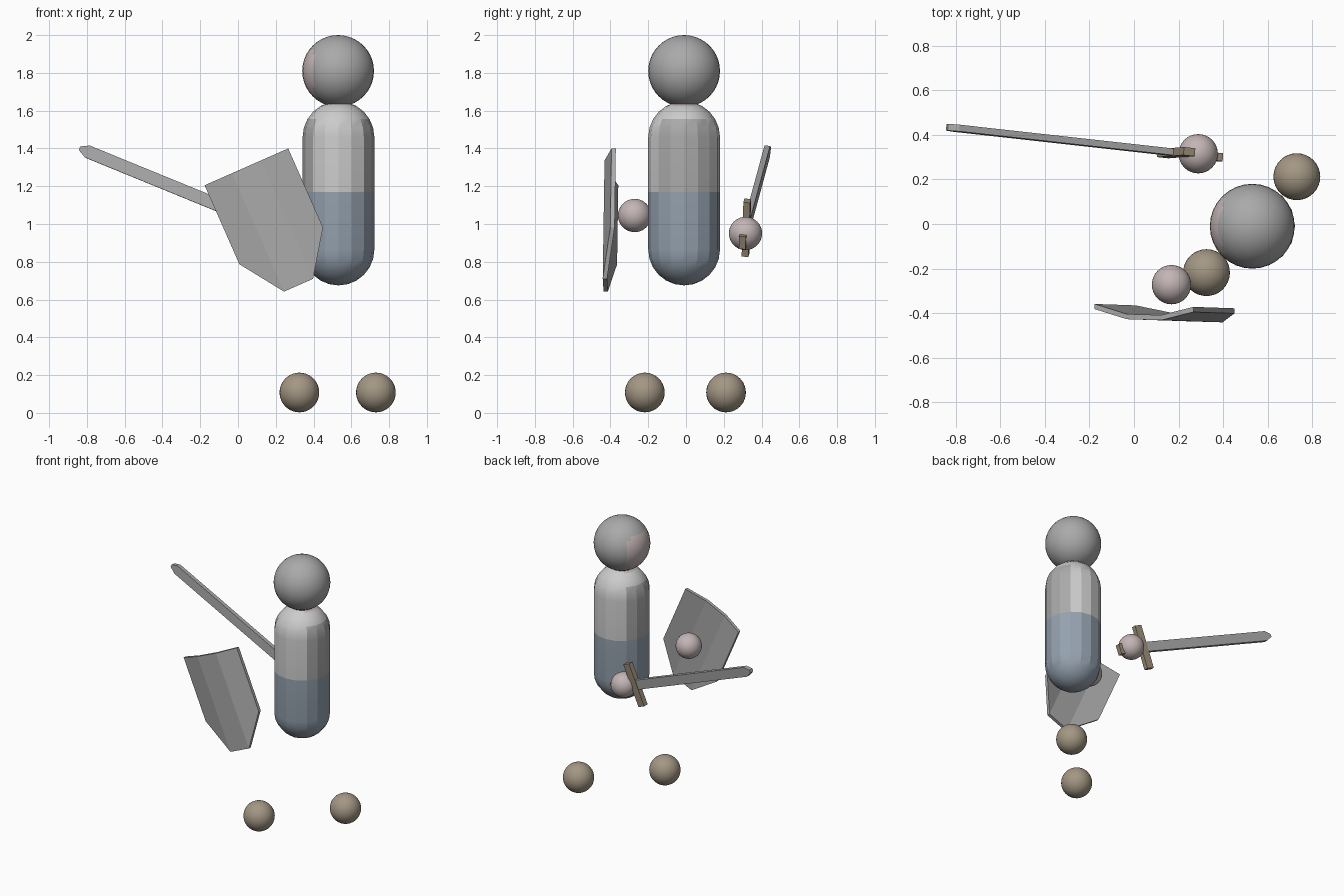
import bpy, bmesh
from math import sin, cos, pi, radians
from mathutils import Vector, Matrix

if "Cube" in bpy.data.objects:
    bpy.data.objects.remove(bpy.data.objects["Cube"])


def material(name, rgb):
    m = bpy.data.materials.new(name)
    m.diffuse_color = (*rgb, 1)
    m.use_nodes = True
    m.node_tree.nodes["Principled BSDF"].inputs["Base Color"].default_value = m.diffuse_color
    return m


GREY = material("grey", (0.40, 0.40, 0.40))
LIGHT = material("light_grey", (0.55, 0.55, 0.55))
BLUE = material("blue_grey", (0.30, 0.36, 0.43))
SKIN = material("skin", (0.55, 0.46, 0.46))
BROWN = material("brown", (0.37, 0.31, 0.23))
WOOD = material("wood", (0.33, 0.27, 0.19))


def finish(name, bm, mats, smooth=None):
    bmesh.ops.recalc_face_normals(bm, faces=bm.faces[:])
    me = bpy.data.meshes.new(name)
    bm.to_mesh(me)
    bm.free()
    ob = bpy.data.objects.new(name, me)
    bpy.context.collection.objects.link(ob)
    for m in mats:
        me.materials.append(m)
    if smooth:
        bpy.ops.object.select_all(action='DESELECT')
        ob.select_set(True)
        bpy.context.view_layer.objects.active = ob
        bpy.ops.object.shade_smooth_by_angle(angle=radians(smooth))
    return ob


def ball(name, centre, r, mats, pick=None):
    bm = bmesh.new()
    bmesh.ops.create_uvsphere(bm, u_segments=32, v_segments=20, radius=r)
    if pick:
        for f in bm.faces:
            f.material_index = pick(f.calc_center_median())
    bmesh.ops.translate(bm, verts=bm.verts[:], vec=centre)
    return finish(name, bm, mats, 40)


# head with the face towards -x
ball("head", (0.53, -0.01, 1.81), 0.19, [GREY, SKIN],
     lambda c: int(c.x < -0.125 and abs(c.y) < 0.12 and -0.13 < c.z < 0.12))

# hands and feet
ball("shield_hand", (0.168, -0.272, 1.045), 0.088, [SKIN])
ball("sword_hand", (0.288, 0.315, 0.95), 0.088, [SKIN])
ball("left_foot", (0.325, -0.218, 0.108), 0.105, [BROWN])
ball("right_foot", (0.73, 0.212, 0.108), 0.105, [BROWN])


# body: sixteen-sided capsule with coloured clothing
def capsule(name, cx, cy, z0, z1, zsplit, r, n=16, rings=6):
    prof = []
    for i in range(rings):
        a = -pi / 2 + (i + 1) * pi / 2 / rings
        prof.append((r * cos(a), z0 + r + r * sin(a)))
    prof.append((r, zsplit))
    for i in range(rings):
        a = i * pi / 2 / rings
        prof.append((r * cos(a), z1 - r + r * sin(a)))
    bm = bmesh.new()
    loops = [[bm.verts.new((cx + q * cos(2 * pi * k / n), cy + q * sin(2 * pi * k / n), z))
              for k in range(n)] for q, z in prof]
    for a, b in zip(loops, loops[1:]):
        for k in range(n):
            bm.faces.new((a[k], a[(k + 1) % n], b[(k + 1) % n], b[k]))
    for loop, z in ((loops[0], z0), (loops[-1], z1)):
        tip = bm.verts.new((cx, cy, z))
        for k in range(n):
            bm.faces.new((loop[k], loop[(k + 1) % n], tip))
    for f in bm.faces:
        c = f.calc_center_median() - Vector((cx, cy, 0))
        side = abs(c.x) > abs(c.y)
        if c.z < zsplit:
            f.material_index = 2
        elif side and c.z > 1.61:
            f.material_index = 3
        elif side and c.z < 1.56:
            f.material_index = 1
    return finish(name, bm, [LIGHT, GREY, BLUE, SKIN], 20)


capsule("body", 0.532, -0.01, 0.675, 1.65, 1.17, 0.19)

# shield: bent plate, s runs across the top edge and t down the length
S, T = Vector((0.915, 0, 0.403)), Vector((0.403, 0, -0.915))
top_mid = Vector((0.0445, 0, 1.3025))
bm = bmesh.new()
cols = []
for s, length, bend in ((-0.242, 0.457, 0), (-0.084, 0.685, -0.041),
                        (0.084, 0.685, -0.041), (0.242, 0.457, 0)):
    col = []
    for thick in (0, -0.023):
        for t in (0, length):
            p = top_mid + S * s + T * t
            p.y = -0.365 - 0.027 * s - 0.014 * t + bend + thick
            col.append(bm.verts.new(p))
    cols.append(col)
for a, b in zip(cols, cols[1:]):
    for i, j in ((0, 1), (1, 3), (3, 2), (2, 0)):
        bm.faces.new((a[i], a[j], b[j], b[i]))
for c in (cols[0], cols[-1]):
    bm.faces.new((c[0], c[1], c[3], c[2]))
finish("shield", bm, [GREY])

# sword frame: local x along the blade, z along the guard
pommel, tip = Vector((0.385, 0.298, 0.90)), Vector((-0.838, 0.434, 1.40))
total = (tip - pommel).length
ax = (tip - pommel).normalized()
up = Vector((0.38, 0.03, 0.92))
up = (up - ax * up.dot(ax)).normalized()
side = up.cross(ax)
frame = Matrix((ax, side, up)).transposed().to_4x4()
frame.translation = pommel


def prism(name, profile, half, mat):
    bm = bmesh.new()
    a, b = ([bm.verts.new((x, y, z)) for x, z in profile] for y in (-half, half))
    bm.faces.new(a)
    bm.faces.new(b)
    n = len(a)
    for k in range(n):
        bm.faces.new((a[k], a[(k + 1) % n], b[(k + 1) % n], b[k]))
    bm.transform(frame)
    return finish(name, bm, [mat])


def rect(x0, x1, h):
    return [(x0, -h), (x1, -h), (x1, h), (x0, h)]


prism("pommel", rect(0, 0.04, 0.036), 0.018, WOOD)
prism("grip", rect(0.04, 0.19, 0.02), 0.014, WOOD)
prism("guard", rect(0.185, 0.24, 0.155), 0.018, WOOD)
prism("blade", [(0.24, -0.034), (total - 0.045, -0.034), (total, -0.01),
                (total, 0.01), (total - 0.045, 0.034), (0.24, 0.034)], 0.015, GREY)
